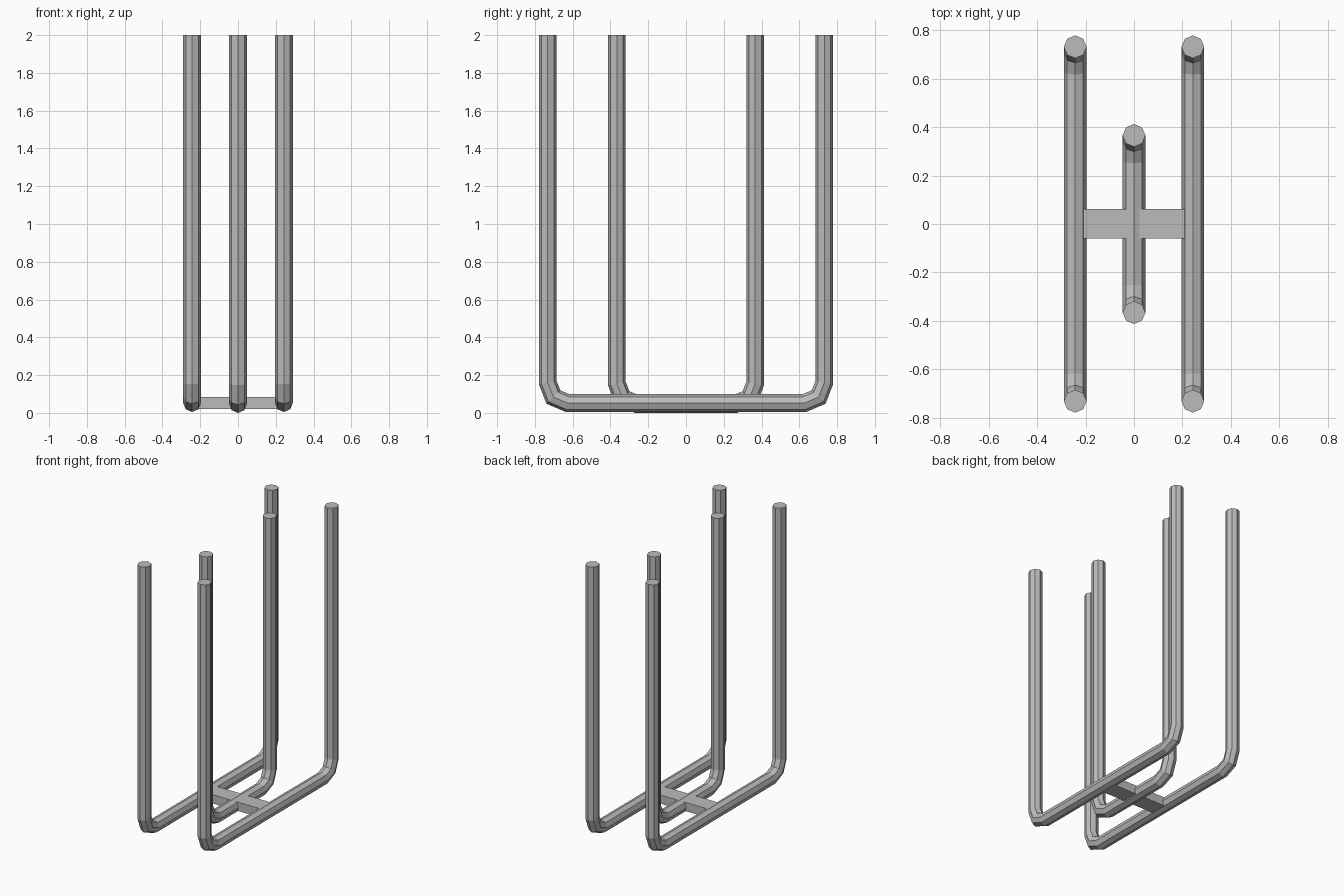
import bpy, bmesh, math
from mathutils import Vector

cube = bpy.data.objects.get("Cube")
if cube:
    bpy.data.objects.remove(cube)

SIDES, RADIUS = 8, 0.047
ACROSS = Vector((1, 0, 0))

steel = bpy.data.materials.new("grey steel")
steel.use_nodes = True
GREY = (0.5, 0.5, 0.5, 1)
steel.diffuse_color = GREY
steel.node_tree.nodes["Principled BSDF"].inputs["Base Color"].default_value = GREY


def finish(name, bm):
    bmesh.ops.recalc_face_normals(bm, faces=bm.faces)
    mesh = bpy.data.meshes.new(name)
    bm.to_mesh(mesh)
    bm.free()
    mesh.materials.append(steel)
    obj = bpy.data.objects.new(name, mesh)
    bpy.context.collection.objects.link(obj)
    return obj


def u_rod(name, x, reach, z):
    """Octagonal rod bent into a U, with mitred joints."""
    half = [(reach, 2.0), (reach, z + 0.108), (reach - 0.03, z + 0.032), (reach - 0.105, z)]
    path = [Vector((x, -y, h)) for y, h in half]
    path += [Vector((x, y, h)) for y, h in reversed(half)]
    bm = bmesh.new()
    rings = []
    for i, p in enumerate(path):
        before = (p - path[i - 1]).normalized() if i else None
        after = (path[i + 1] - p).normalized() if i < len(path) - 1 else before
        before = before or after
        tangent = (before + after).normalized()
        normal = ACROSS.cross(tangent) / tangent.dot(before)
        ring = []
        for k in range(SIDES):
            a = math.tau * k / SIDES
            ring.append(bm.verts.new(p + RADIUS * (ACROSS * math.cos(a) + normal * math.sin(a))))
        rings.append(ring)
    for a, b in zip(rings, rings[1:]):
        for k in range(SIDES):
            n = (k + 1) % SIDES
            bm.faces.new((a[k], a[n], b[n], b[k]))
    bm.faces.new(rings[0])
    bm.faces.new(rings[-1])
    return finish(name, bm)


# Two wide outer rods and one narrow middle rod
u_rod("left_rod", 0.243, 0.732, 0.052)
u_rod("right_rod", -0.243, 0.732, 0.052)
u_rod("middle_rod", 0, 0.366, 0.047)

# Flat bar joining the rods
bm = bmesh.new()
bmesh.ops.create_cube(bm, size=1)
bmesh.ops.scale(bm, vec=(0.46, 0.122, 0.064), verts=bm.verts)
bmesh.ops.translate(bm, vec=(0, 0.002, 0.053), verts=bm.verts)
finish("cross_bar", bm)
